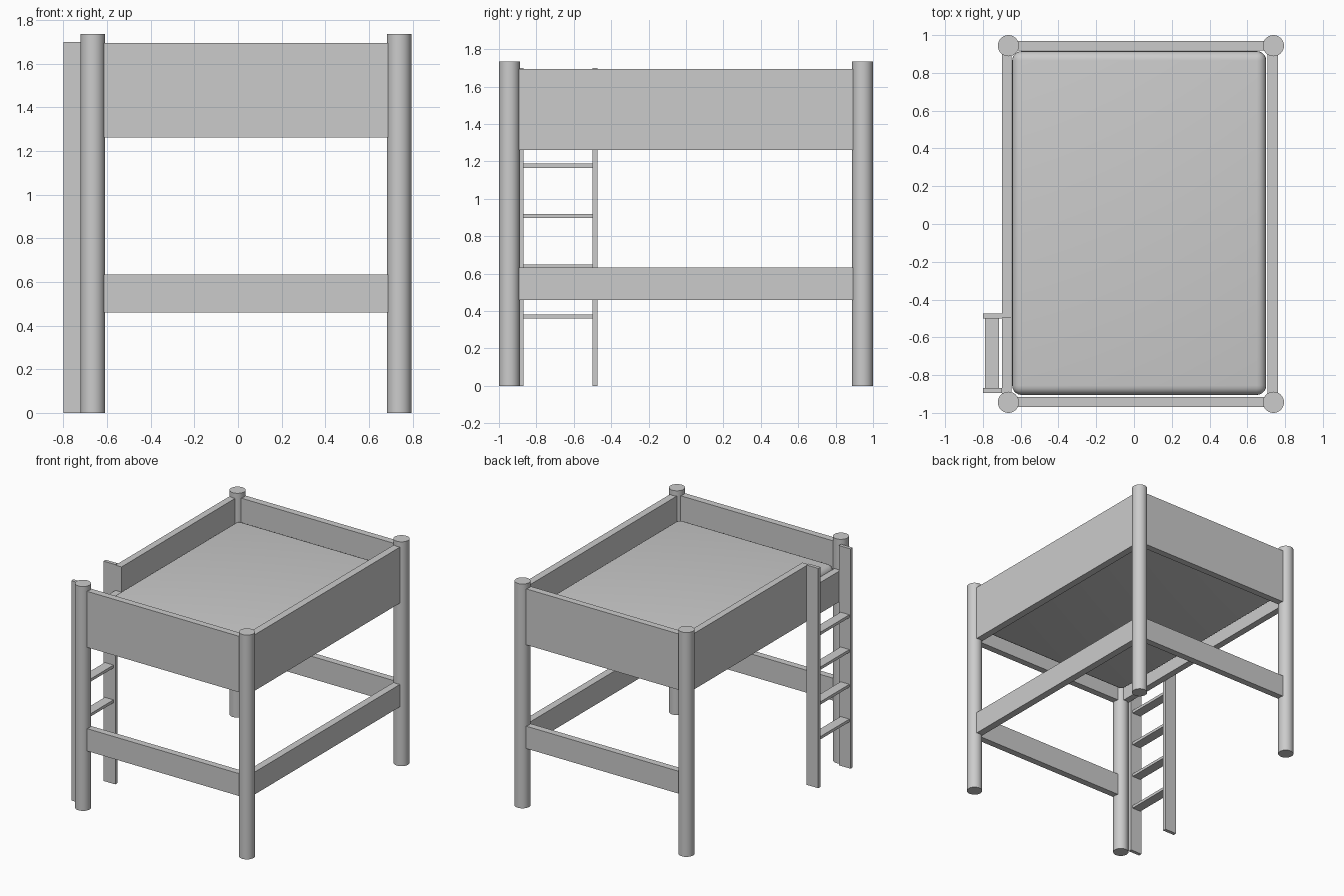
import bpy

if "Cube" in bpy.data.objects:
    bpy.data.objects.remove(bpy.data.objects["Cube"])

XL, XR, Y, R = -0.665, 0.738, 0.944, 0.056   # post centres and radius
H = 1.735


def box(name, x0, x1, y0, y1, z0, z1):
    bpy.ops.mesh.primitive_cube_add(size=1, location=((x0 + x1) / 2, (y0 + y1) / 2, (z0 + z1) / 2))
    ob = bpy.context.object
    ob.name = name
    ob.scale = (x1 - x0, y1 - y0, z1 - z0)
    bpy.ops.object.transform_apply(location=False, rotation=False, scale=True)
    return ob


# Round corner posts
for xn, x in (("left", XL), ("right", XR)):
    for yn, y in (("front", -Y), ("back", Y)):
        bpy.ops.mesh.primitive_cylinder_add(vertices=32, radius=R, depth=H, location=(x, y, H / 2))
        bpy.context.object.name = f"{yn}_{xn}_post"
        bpy.ops.object.shade_smooth_by_angle()

# Guard boards and lower rails (the left side stays open below)
T = 0.026
for level, z0, z1 in (("guard_board", 1.262, 1.695), ("lower_rail", 0.46, 0.633)):
    box(f"front_{level}", XL + 0.04, XR - 0.04, -Y + 0.002 - T, -Y + 0.002 + T, z0, z1)
    box(f"back_{level}", XL + 0.04, XR - 0.04, Y - T, Y + T, z0, z1)
    box(f"right_{level}", 0.706, 0.762, -Y + 0.04, Y - 0.04, z0, z1)

# Left guard board, cut down at the ladder: extruded L profile
profile = [(-0.904, 1.262), (0.904, 1.262), (0.904, 1.695), (-0.498, 1.695), (-0.498, 1.50), (-0.904, 1.50)]
n = len(profile)
verts = [(x, y, z) for x in (-0.70, -0.648) for y, z in profile]
faces = [tuple(range(n))[::-1], tuple(range(n, 2 * n))]
faces += [(i, (i + 1) % n, (i + 1) % n + n, i + n) for i in range(n)]
mesh = bpy.data.meshes.new("left_guard_board")
mesh.from_pydata(verts, [], faces)
board = bpy.data.objects.new("left_guard_board", mesh)
bpy.context.collection.objects.link(board)

# Mattress with rounded edges
mattress = box("mattress", -0.645, 0.70, -0.905, 0.915, 1.335, 1.53)
bev = mattress.modifiers.new("round", "BEVEL")
bev.width = 0.05
bev.segments = 5
bpy.context.view_layer.objects.active = mattress
bpy.ops.object.modifier_apply(modifier="round")
bpy.ops.object.shade_smooth_by_angle()

# Ladder
box("ladder_back_side", -0.80, -0.70, -0.50, -0.473, 0, 1.70)
box("ladder_front_side", -0.80, -0.70, -0.895, -0.868, 0, 1.70)
for i in range(4):
    z = 0.37 + 0.269 * i
    box(f"ladder_rung_{i + 1}", -0.79, -0.715, -0.87, -0.498, z - 0.011, z + 0.011)
